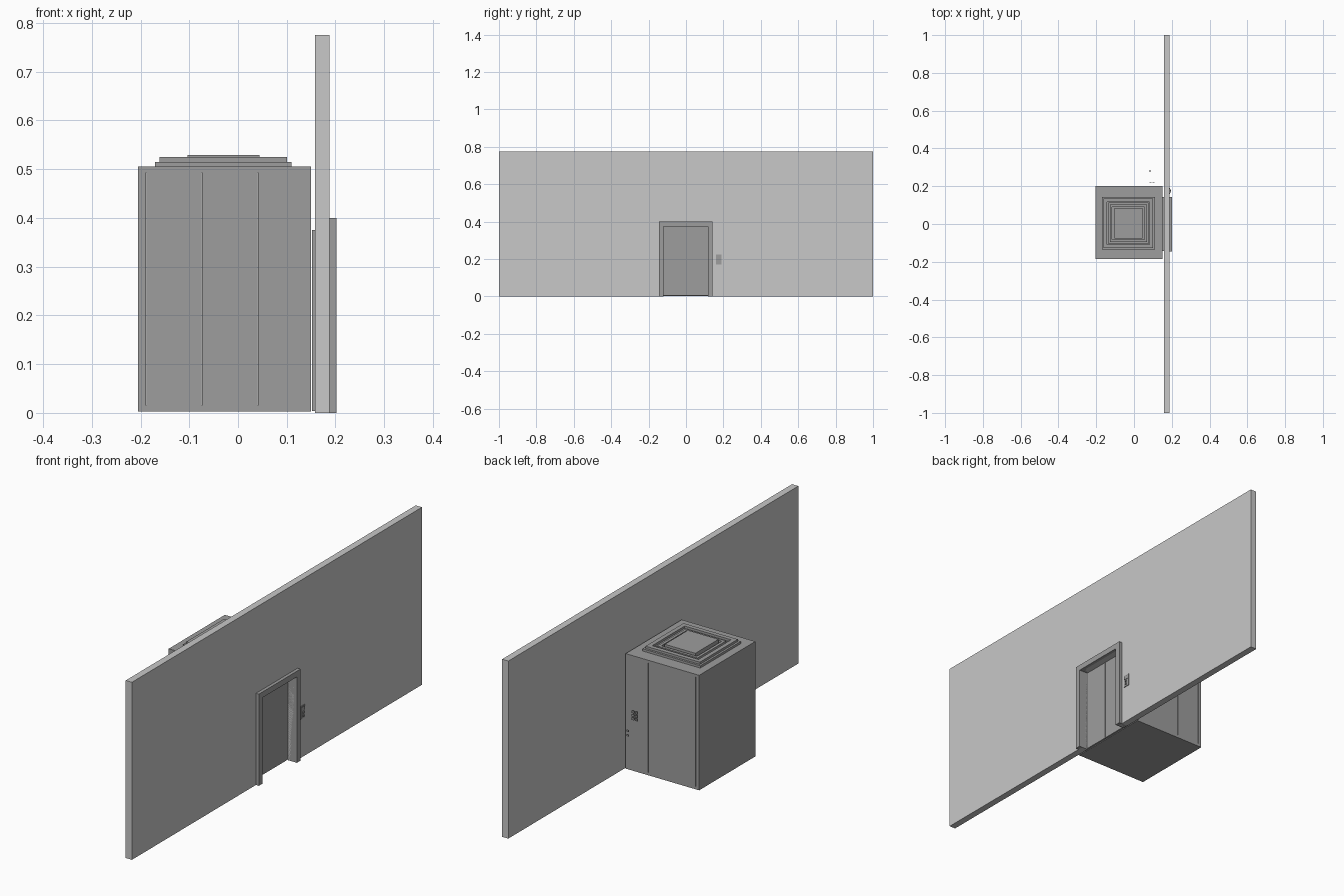
import bpy

cube = bpy.data.objects.get("Cube")
if cube:
    bpy.data.objects.remove(cube)


def material(name, value):
    m = bpy.data.materials.new(name)
    m.use_nodes = True
    colour = (value, value, value, 1)
    m.diffuse_color = colour
    m.node_tree.nodes["Principled BSDF"].inputs["Base Color"].default_value = colour
    return m


PLASTER = material("pale plaster", 0.58)
STEEL = material("grey steel", 0.34)


def box(name, xs, ys, zs, mat=STEEL):
    """Box spanning the given ranges."""
    corners = [(x, y, z) for x in xs for y in ys for z in zs]
    faces = [(0, 1, 3, 2), (4, 6, 7, 5), (0, 4, 5, 1),
             (2, 3, 7, 6), (0, 2, 6, 4), (1, 5, 7, 3)]
    mesh = bpy.data.meshes.new(name)
    mesh.from_pydata(corners, [], faces)
    mesh.materials.append(mat)
    ob = bpy.data.objects.new(name, mesh)
    bpy.context.collection.objects.link(ob)
    return ob


def prism(name, outline, xs, mat):
    """Extrude a closed y-z outline along x."""
    n = len(outline)
    verts = [(x, y, z) for x in xs for y, z in outline]
    faces = [tuple(reversed(range(n))), tuple(range(n, 2 * n))]
    faces += [(i, (i + 1) % n, (i + 1) % n + n, i + n) for i in range(n)]
    mesh = bpy.data.meshes.new(name)
    mesh.from_pydata(verts, [], faces)
    mesh.materials.append(mat)
    ob = bpy.data.objects.new(name, mesh)
    bpy.context.collection.objects.link(ob)


def square_ring(name, centre, outer, inner, zs):
    """Raised square frame made of four bars."""
    cx, cy = centre
    for s, side in ((-1, "a"), (1, "b")):
        box(f"{name}_long_{side}", sorted((cx + s * inner, cx + s * outer)),
            (cy - outer, cy + outer), zs)
        box(f"{name}_short_{side}", (cx - inner, cx + inner),
            sorted((cy + s * inner, cy + s * outer)), zs)


# Landing wall with a doorway
prism("landing_wall", [(-1, 0), (-0.12, 0), (-0.12, 0.375), (0.118, 0.375),
                       (0.118, 0), (1, 0), (1, 0.775), (-1, 0.775)],
      (0.158, 0.188), PLASTER)

# Door surround and sliding leaves
box("right_jamb", (0.158, 0.202), (-0.145, -0.12), (0, 0.4))
box("left_jamb", (0.158, 0.202), (0.118, 0.143), (0, 0.4))
box("door_header", (0.158, 0.202), (-0.12, 0.118), (0.375, 0.4))
for side, ys in (("right", (-0.143, -0.001)), ("left", (0, 0.143))):
    box(f"{side}_door", (0.152, 0.16), ys, (0.004, 0.375))

# Call panel beside the doorway
box("call_panel", (0.188, 0.191), (0.16, 0.19), (0.17, 0.225))
box("call_display", (0.191, 0.193), (0.164, 0.186), (0.204, 0.221))
for i, z in enumerate((0.178, 0.192)):
    box(f"call_button_{i}", (0.191, 0.195), (0.171, 0.179), (z, z + 0.008))

# Cabin shell
box("cabin_floor", (-0.205, 0.15), (-0.185, 0.202), (0.003, 0.015))
box("cabin_roof", (-0.205, 0.15), (-0.185, 0.202), (0.493, 0.505))
box("cabin_back", (-0.205, -0.189), (-0.185, 0.202), (0.015, 0.493))
seams = (-0.189, -0.075, 0.04, 0.15)
for side, ys in (("right", (-0.185, -0.17)), ("left", (0.187, 0.202))):
    for i in range(3):
        box(f"cabin_{side}_panel_{i}", (seams[i] + 0.001, seams[i + 1]), ys,
            (0.004, 0.504))
box("cabin_front_right", (0.14, 0.15), (-0.17, -0.12), (0.015, 0.493))
box("cabin_front_left", (0.14, 0.15), (0.118, 0.187), (0.015, 0.493))
box("cabin_front_lintel", (0.14, 0.15), (-0.12, 0.118), (0.375, 0.493))

# Stepped roof trim
middle = (-0.03, 0.004)
square_ring("roof_outer_trim", middle, 0.14, 0.106, (0.505, 0.515))
square_ring("roof_upper_trim", middle, 0.131, 0.112, (0.515, 0.525))
square_ring("roof_inner_trim", middle, 0.098, 0.086, (0.505, 0.522))
cx, cy = middle
box("roof_centre_plate", (cx - 0.074, cx + 0.074), (cy - 0.08, cy + 0.08),
    (0.505, 0.529))

# Button cluster and lower controls on the cabin's left side
for row in range(3):
    for col in range(2):
        x, z = 0.082 + 0.016 * col, 0.234 + 0.015 * row
        box(f"cabin_button_{row}_{col}", (x, x + 0.01), (0.216, 0.22), (z, z + 0.01))
for i, z in enumerate((0.192, 0.212)):
    box(f"lower_control_{i}", (0.08, 0.09), (0.278, 0.282), (z, z + 0.007))
